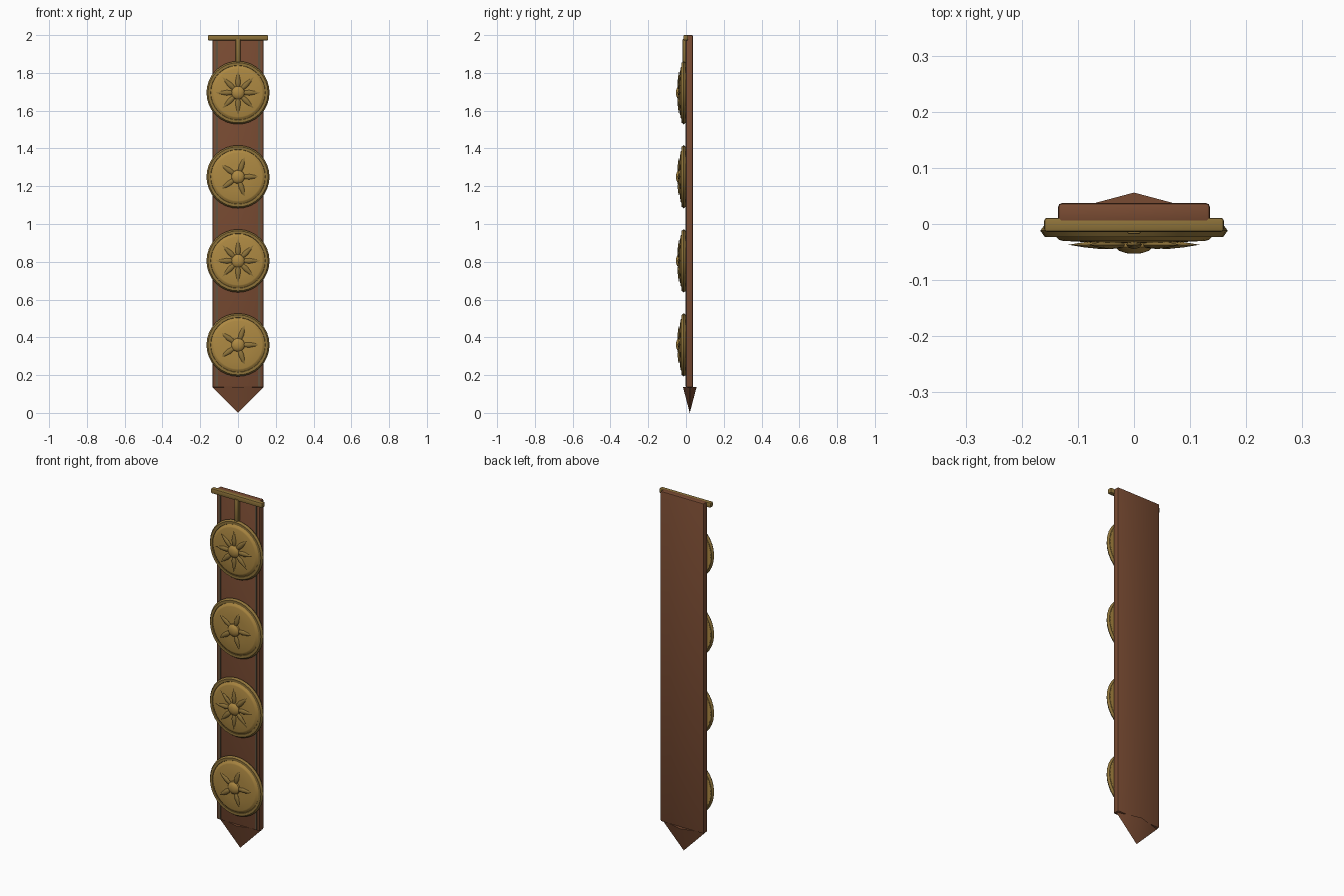
import bpy, bmesh, math
from mathutils import Matrix, Vector

cube = bpy.data.objects.get("Cube")
if cube:
    bpy.data.objects.remove(cube, do_unlink=True)


def material(name, color):
    m = bpy.data.materials.new(name)
    m.use_nodes = True
    m.diffuse_color = (*color, 1)
    m.node_tree.nodes["Principled BSDF"].inputs["Base Color"].default_value = (*color, 1)
    return m


LEATHER = material("brown leather", (0.19, 0.070, 0.032))
BRASS = material("brass", (0.42, 0.25, 0.055))
DARK_BRASS = material("dark brass", (0.27, 0.17, 0.042))
THREAD = material("dull thread", (0.12, 0.085, 0.05))


def finish(name, bm, mat, angle=35):
    bmesh.ops.recalc_face_normals(bm, faces=bm.faces)
    mesh = bpy.data.meshes.new(name)
    bm.to_mesh(mesh)
    bm.free()
    mesh.materials.append(mat)
    obj = bpy.data.objects.new(name, mesh)
    bpy.context.collection.objects.link(obj)
    bpy.ops.object.select_all(action="DESELECT")
    obj.select_set(True)
    bpy.context.view_layer.objects.active = obj
    bpy.ops.object.shade_smooth_by_angle(angle=math.radians(angle))
    return obj


def box(name, low, high, mat, bevel=0.0):
    low, high = Vector(low), Vector(high)
    bm = bmesh.new()
    bmesh.ops.create_cube(bm, size=1, matrix=Matrix.Translation((low + high) / 2)
                          @ Matrix.Diagonal((*(high - low), 1)))
    if bevel:
        bmesh.ops.bevel(bm, geom=bm.edges[:], offset=bevel, segments=2,
                        profile=0.5, affect="EDGES")
    return finish(name, bm, mat)


def lathe(bm, profile, sides, matrix):
    """Spin (radius, height) points about local z, then place with the matrix."""
    rings = []
    for r, h in profile:
        n = sides if r > 0 else 1
        rings.append([bm.verts.new(matrix @ Vector((r * math.cos(math.tau * i / sides),
                                                    r * math.sin(math.tau * i / sides), h)))
                      for i in range(n)])
    for a, b in zip(rings, rings[1:]):
        for i in range(sides):
            j = (i + 1) % sides
            corners = [a[i % len(a)], a[j % len(a)], b[j % len(b)], b[i % len(b)]]
            bm.faces.new(list(dict.fromkeys(corners)))


# Leather strap with a pointed, diamond-section end
box("strap", (-0.135, 0.0, 0.135), (0.135, 0.037, 2.0), LEATHER, 0.006)
bm = bmesh.new()
lathe(bm, [(0, 0.137), (1, 0.137), (0, 0)], 4,
      Matrix.Translation((0, 0.02, 0)) @ Matrix.Diagonal((0.135, 0.036, 1, 1)))
finish("strap_tip", bm, LEATHER, 60)

# Edge seams
for side, label in ((1, "left"), (-1, "right")):
    x = side * 0.113
    box(f"{label}_seam", (x - 0.006, -0.003, 0.14), (x + 0.006, 0.004, 1.97), THREAD)

# Hanging bar and its short tab
box("top_bar", (-0.16, -0.014, 1.972), (0.16, 0.011, 2.0), DARK_BRASS, 0.005)
box("bar_tab", (-0.012, -0.018, 1.855), (0.012, 0.002, 1.98), DARK_BRASS, 0.004)

# Medallions: domed plate, rim, ray star and centre boss
PLATE = [(0, 0), (0.155, 0), (0.155, 0.016), (0.14, 0.022), (0.134, 0.028),
         (0.127, 0.030), (0.07, 0.033), (0, 0.034)]
RIM = [(0.138, 0.012), (0.145, 0.001), (0.159, 0.001), (0.167, 0.012),
       (0.159, 0.023), (0.145, 0.023), (0.138, 0.012)]
BOSS = [(0, 0.03), (0.036, 0.032), (0.034, 0.041), (0.026, 0.048), (0.014, 0.052), (0, 0.053)]

for index, rays in enumerate((5, 8, 5, 8)):
    centre = Matrix.Translation((0, 0, 0.36 + 0.445 * index))
    facing = centre @ Matrix.Rotation(math.pi / 2, 4, "X")
    for part, profile, mat in (("plate", PLATE, BRASS), ("rim", RIM, DARK_BRASS),
                               ("boss", BOSS, BRASS)):
        bm = bmesh.new()
        lathe(bm, profile, 32, facing)
        finish(f"medallion_{part}_{index + 1}", bm, mat)

    reach = 0.117 if rays == 8 else 0.107
    spindle = [(0, 0.02), (0.011, 0.035), (0.014, 0.06), (0.008, 0.09), (0, reach)]
    bm = bmesh.new()
    for k in range(rays):
        turn = Matrix.Rotation(math.tau * k / rays, 4, "Z")
        lathe(bm, spindle, 8, facing @ turn @ Matrix.Translation((0, 0, 0.037))
              @ Matrix.Diagonal((1, 1, 0.55, 1)) @ Matrix.Rotation(math.pi / 2, 4, "Y"))
    finish(f"medallion_rays_{index + 1}", bm, DARK_BRASS, 50)
